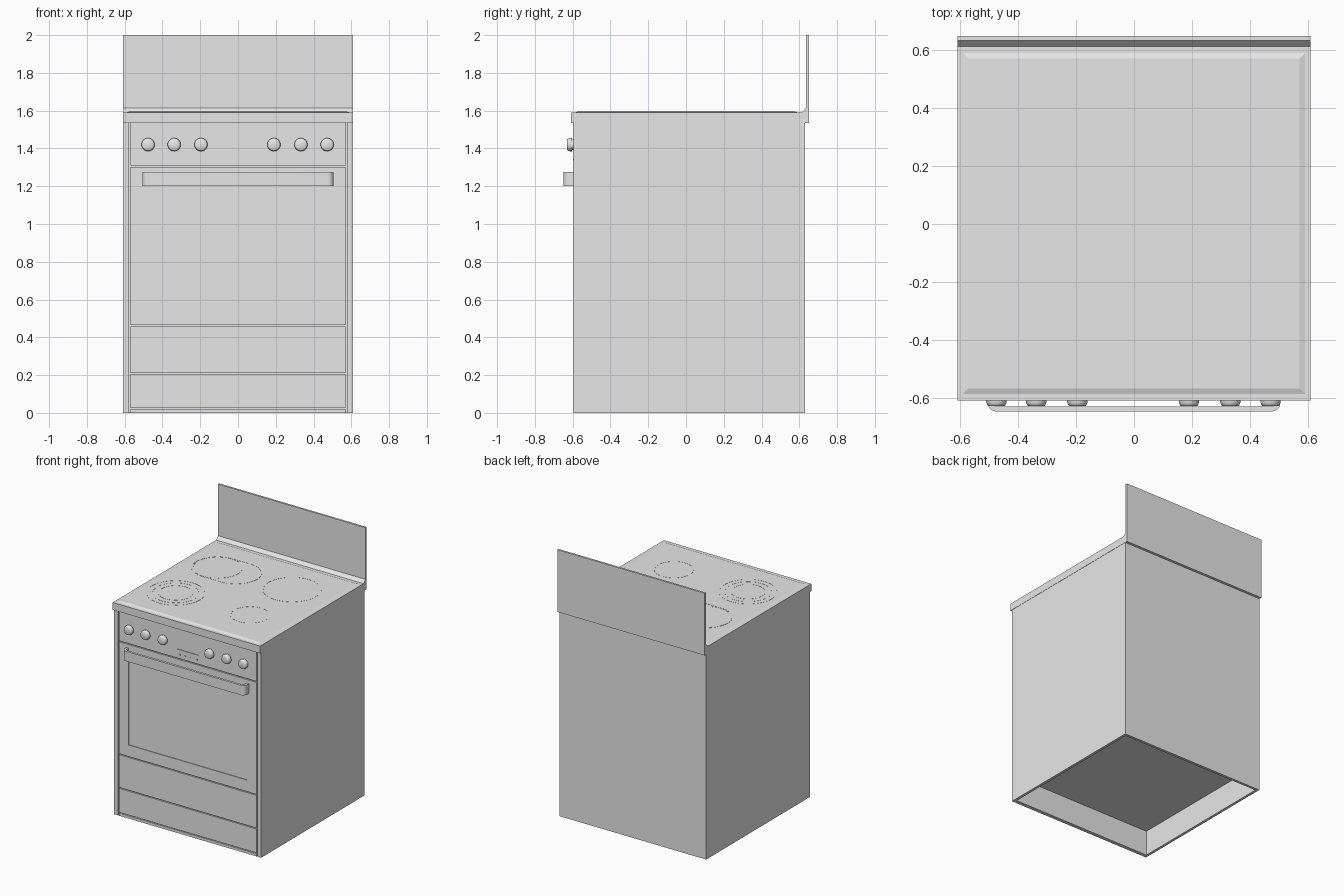
import bpy, bmesh, math

cube = bpy.data.objects.get("Cube")
if cube:
    bpy.data.objects.remove(cube, do_unlink=True)

GREY = (0.8, 0.8, 0.8, 1)
mat = bpy.data.materials.new("light_grey_enamel")
mat.use_nodes = True
mat.diffuse_color = GREY
mat.node_tree.nodes["Principled BSDF"].inputs["Base Color"].default_value = GREY


def finish(name, bm, smooth=False):
    bmesh.ops.recalc_face_normals(bm, faces=bm.faces)
    mesh = bpy.data.meshes.new(name)
    bm.to_mesh(mesh)
    bm.free()
    mesh.materials.append(mat)
    ob = bpy.data.objects.new(name, mesh)
    bpy.context.collection.objects.link(ob)
    if smooth:
        bpy.ops.object.select_all(action='DESELECT')
        ob.select_set(True)
        bpy.context.view_layer.objects.active = ob
        bpy.ops.object.shade_smooth_by_angle(angle=math.radians(35))
    return ob


def loft(name, loops, closed=False, smooth=False):
    """Skin a list of equal-length point loops, capping or closing the ends."""
    bm = bmesh.new()
    rings = [[bm.verts.new(p) for p in loop] for loop in loops]
    n = len(rings[0])
    pairs = list(zip(rings, rings[1:]))
    if closed:
        pairs.append((rings[-1], rings[0]))
    else:
        bm.faces.new(rings[0])
        bm.faces.new(rings[-1])
    for a, b in pairs:
        for i in range(n):
            j = (i + 1) % n
            bm.faces.new((a[i], a[j], b[j], b[i]))
    return finish(name, bm, smooth)


def rect_z(x0, x1, y0, y1, z):
    return [(x0, y0, z), (x1, y0, z), (x1, y1, z), (x0, y1, z)]


def rect_y(x0, x1, z0, z1, y):
    return [(x0, y, z0), (x1, y, z0), (x1, y, z1), (x0, y, z1)]


def box(name, x0, x1, y0, y1, z0, z1):
    return loft(name, [rect_z(x0, x1, y0, y1, z0), rect_z(x0, x1, y0, y1, z1)])


def circle(r, n=32):
    return [(r * math.cos(2 * math.pi * i / n), r * math.sin(2 * math.pi * i / n))
            for i in range(n)]


W, FRONT, TOP, GLASS = 0.608, -0.595, 1.535, 1.597

# Cabinet with a hollow underside
T = W - 0.02
loft("cabinet", [rect_z(-W, W, -0.587, 0.63, TOP), rect_z(-W, W, -0.587, 0.63, 0),
                 rect_z(-T, T, -0.567, 0.61, 0), rect_z(-T, T, -0.567, 0.61, 0.19)])

# Front frame strips and panels
for side, s in (("right", -1), ("left", 1)):
    xa, xb = sorted((s * 0.576, s * W))
    box(side + "_front_strip", xa, xb, FRONT, -0.585, 0, TOP)
P = 0.57
box("bottom_front_strip", -P, P, FRONT, -0.585, 0, 0.02)
box("plinth_panel", -P, P, FRONT, -0.585, 0.026, 0.205)
box("drawer_front", -P, P, FRONT, -0.585, 0.212, 0.457)


def recessed_panel(name, z0, z1, hole):
    loft(name, [rect_y(-P, P, z0, z1, -0.585), rect_y(-P, P, z0, z1, FRONT),
                rect_y(*hole, FRONT), rect_y(*hole, FRONT + 0.005)])


recessed_panel("oven_door", 0.464, 1.302, (-0.49, 0.49, 0.55, 1.185))
recessed_panel("control_panel", 1.309, TOP, (-0.09, 0.09, 1.375, 1.485))

# Small buttons under the display
for i in range(4):
    x = -0.067 + i * 0.047
    box(f"button_{i + 1}", x - 0.006, x + 0.006, FRONT - 0.003, FRONT, 1.336, 1.344)

# Control knobs turned around y
KNOB = [(0.028, -0.590), (0.028, -0.603), (0.035, -0.604), (0.035, -0.617),
        (0.030, -0.628), (0.027, -0.630)]
for i, x in enumerate((-0.476, -0.338, -0.196, 0.19, 0.333, 0.472)):
    loft(f"knob_{i + 1}", [[(x + a, y, 1.42 + b) for a, b in circle(r)] for r, y in KNOB],
         smooth=True)


# Door handle: flat bar with rounded ends returning to the door
def handle_path(half, front, radius):
    pts = [(-half, -0.59)]
    for sx, start in ((-1, 180), (1, 270)):
        for k in range(7):
            a = math.radians(start + 15 * k)
            pts.append((sx * (half - radius) + radius * math.cos(a),
                        front + radius + radius * math.sin(a)))
    return pts + [(half, -0.59)]


outer = handle_path(0.506, -0.648, 0.03)
inner = handle_path(0.489, -0.631, 0.013)
loft("door_handle", [[(*o, 1.202), (*o, 1.276), (*i, 1.276), (*i, 1.202)]
                     for o, i in zip(outer, inner)], smooth=True)

# Cooktop with slightly raised bevelled centre
H = 0.61
loft("cooktop", [rect_z(-H, H, -H, 0.635, TOP), rect_z(-H, H, -H, 0.635, 1.59),
                 rect_z(-0.592, 0.592, -0.588, 0.592, 1.59),
                 rect_z(-0.572, 0.572, -0.568, 0.572, GLASS)])

# Cooking zone outlines
def zone_ring(name, x, y, r, stretch=0.0):
    def loop(radius, z):
        return [(x + a + (stretch if a > 0 else 0), y + b, z) for a, b in circle(radius, 48)]
    w = 0.005
    loft(name, [loop(r, GLASS - 0.001), loop(r, GLASS + 0.001),
                loop(r - w, GLASS + 0.001), loop(r - w, GLASS - 0.001)], closed=True)


for i, r in enumerate((0.2, 0.162, 0.12)):
    zone_ring(f"front_right_zone_{i + 1}", -0.34, -0.25, r)
zone_ring("front_left_zone", 0.275, -0.25, 0.135)
zone_ring("back_left_zone", 0.275, 0.245, 0.2)
zone_ring("back_right_zone", -0.34, 0.245, 0.172)
zone_ring("back_right_oval_zone", -0.34, 0.245, 0.178, stretch=0.15)

# Splashback and the sloped fillet at its foot
box("splashback", -H, H, 0.635, 0.65, TOP, 2.0)
loft("splashback_fillet", [[(x, 0.612, 1.589), (x, 0.636, 1.589), (x, 0.636, 1.615)]
                           for x in (-H, H)])
